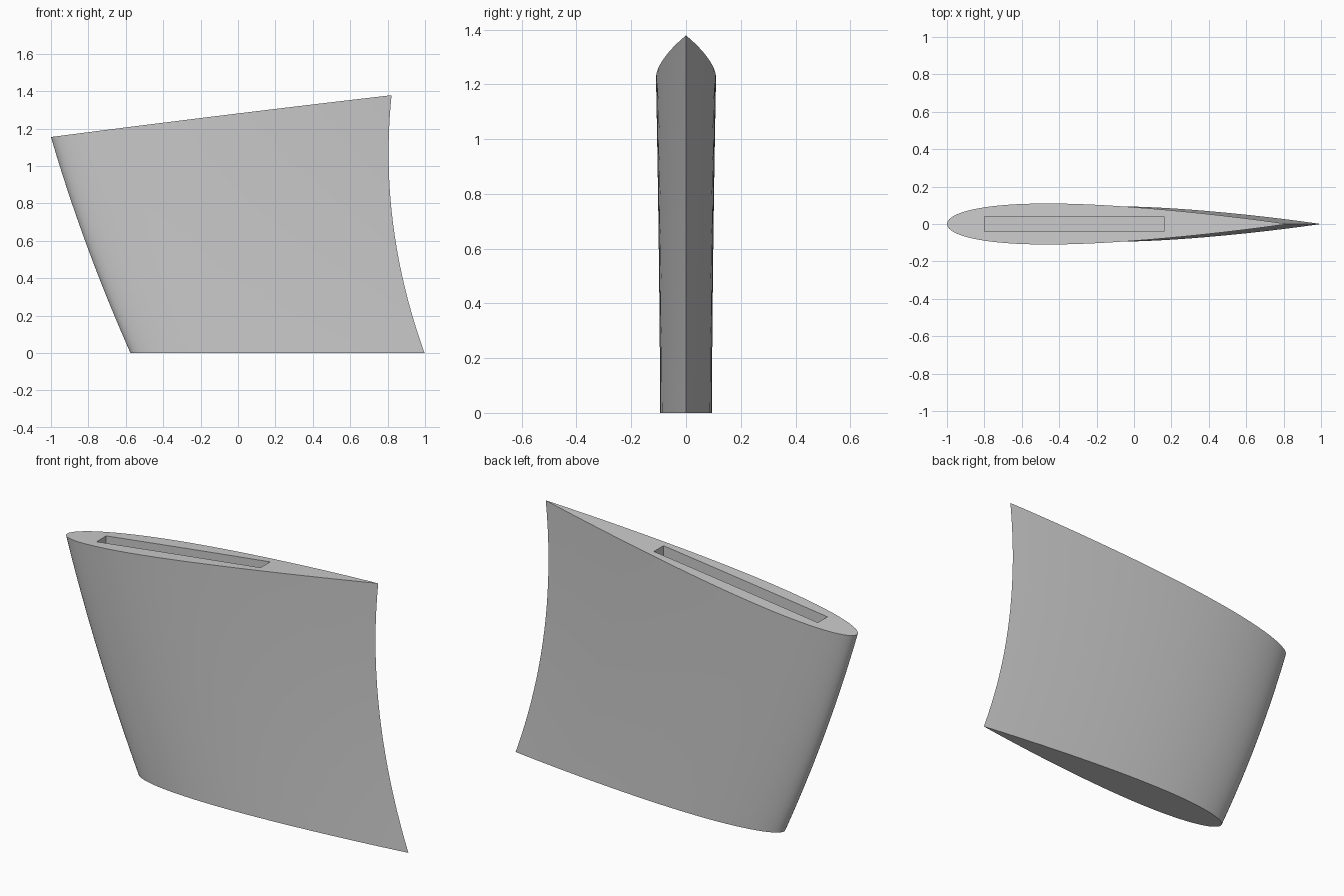
import bpy, bmesh, math

cube = bpy.data.objects.get("Cube")
if cube:
    bpy.data.objects.remove(cube, do_unlink=True)

CHORD_STEPS, HEIGHT_STEPS = 40, 20

grey = bpy.data.materials.new("light grey")
grey.use_nodes = True
grey.diffuse_color = (0.6, 0.6, 0.6, 1)
grey.node_tree.nodes["Principled BSDF"].inputs["Base Color"].default_value = (0.6, 0.6, 0.6, 1)


def leading(z):
    return -0.575 - 0.443 * z + 0.065 * z * z


def trailing(z):
    return 0.805 + 0.168 * (z - 1.07) ** 2


def top_height(x):
    t = x + 1
    return 1.155 + 0.13 * t - 0.004 * t * t


def half_thickness(u):
    # symmetric aerofoil, twelve percent thick, sharp trailing edge
    return 0.6 * (0.2969 * math.sqrt(u) - 0.126 * u - 0.3516 * u**2
                  + 0.2843 * u**3 - 0.1036 * u**4)


def chord_point(u, z):
    return leading(z) + u * (trailing(z) - leading(z))


def top_of(u):
    z = 1.25
    for _ in range(20):
        z = top_height(chord_point(u, z))
    return z


# Swept aerofoil body: rows of section rings, denser near the leading edge
stations = [(1 - math.cos(math.pi * i / CHORD_STEPS)) / 2 for i in range(CHORD_STEPS + 1)]
ring = [(u, -1) for u in stations] + [(u, 1) for u in stations[-2:0:-1]]
n = len(ring)
bm = bmesh.new()
rows = []
for j in range(HEIGHT_STEPS + 1):
    row = []
    for u, side in ring:
        z = top_of(u) * j / HEIGHT_STEPS
        chord = trailing(z) - leading(z)
        y = 0 if u in (stations[0], stations[-1]) else side * chord * half_thickness(u)
        row.append(bm.verts.new((chord_point(u, z), y, z)))
    rows.append(row)
for low, high in zip(rows, rows[1:]):
    for i in range(n):
        k = (i + 1) % n
        bm.faces.new((low[i], low[k], high[k], high[i]))

# Flat base and gently curved top, closed by strips across the section
for row in (rows[0], rows[-1]):
    for i in range(CHORD_STEPS):
        strip = [row[i], row[i + 1], row[(n - i - 1) % n], row[(n - i) % n]]
        bm.faces.new(list(dict.fromkeys(strip)))
bmesh.ops.recalc_face_normals(bm, faces=bm.faces[:])
mesh = bpy.data.meshes.new("fin_body")
bm.to_mesh(mesh)
bm.free()
mesh.materials.append(grey)
body = bpy.data.objects.new("fin_body", mesh)
bpy.context.collection.objects.link(body)

# Mounting slot in the top
bpy.ops.mesh.primitive_cube_add(size=1, location=(-0.32, 0, 1.2))
cutter = bpy.context.object
cutter.name = "slot_cutter"
cutter.scale = (0.96, 0.08, 0.6)
cutter.data.materials.append(grey)
cutter.hide_render = True
cutter.hide_viewport = True

slot = body.modifiers.new("slot", "BOOLEAN")
slot.operation = "DIFFERENCE"
slot.solver = "EXACT"
slot.object = cutter

bpy.context.view_layer.objects.active = body
body.select_set(True)
bpy.context.view_layer.update()
bpy.ops.object.modifier_apply(modifier="slot")
bpy.data.objects.remove(cutter, do_unlink=True)
bpy.ops.object.shade_smooth_by_angle(angle=math.radians(35))
